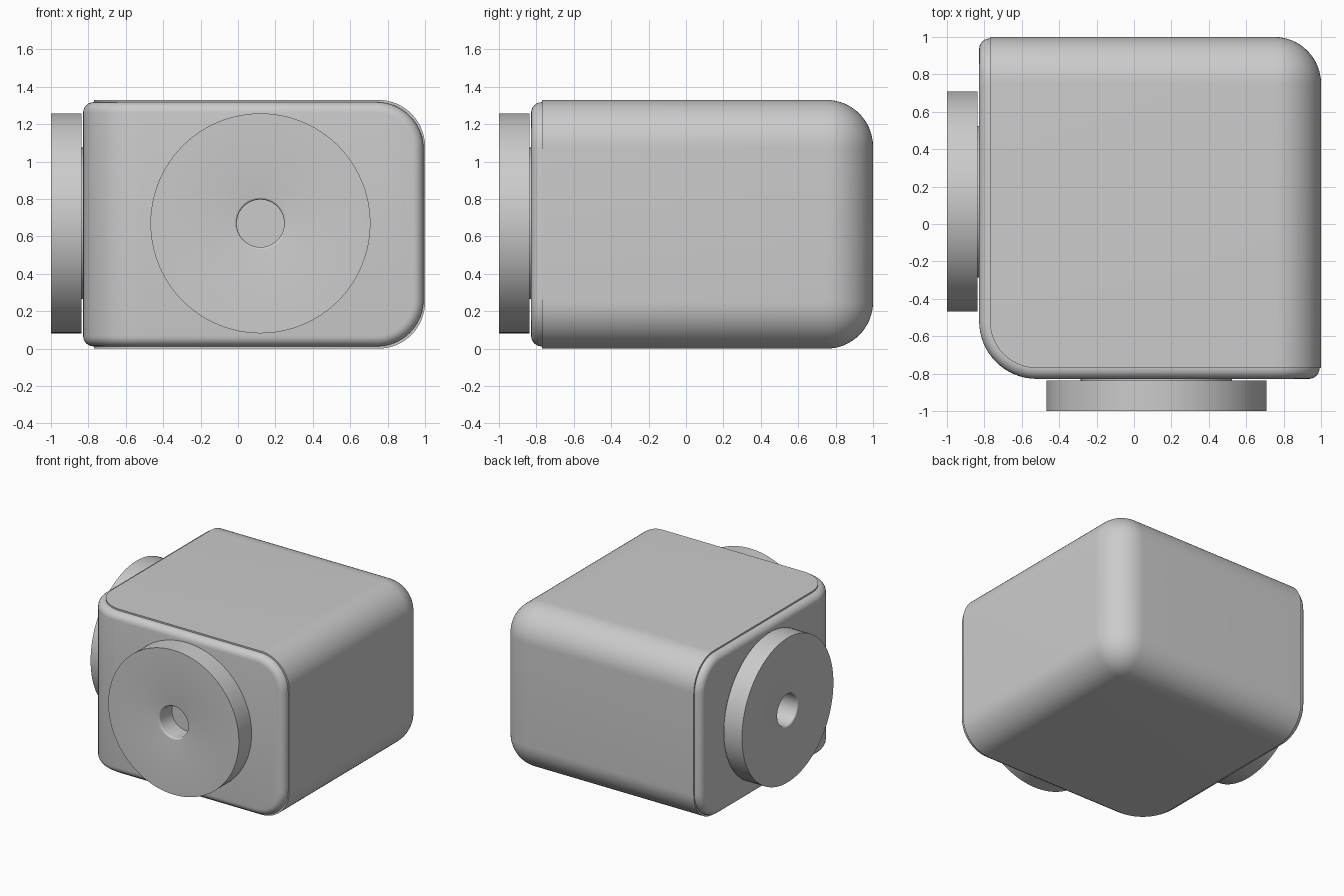
import bpy, bmesh, math
from mathutils import Matrix, Vector

if "Cube" in bpy.data.objects:
    bpy.data.objects.remove(bpy.data.objects["Cube"], do_unlink=True)

grey = bpy.data.materials.new("plain grey")
grey.use_nodes = True
grey.diffuse_color = (0.6, 0.6, 0.6, 1)
grey.node_tree.nodes["Principled BSDF"].inputs["Base Color"].default_value = grey.diffuse_color


def finish(name, bm):
    bmesh.ops.recalc_face_normals(bm, faces=bm.faces)
    mesh = bpy.data.meshes.new(name)
    bm.to_mesh(mesh)
    bm.free()
    mesh.materials.append(grey)
    obj = bpy.data.objects.new(name, mesh)
    bpy.context.collection.objects.link(obj)
    bpy.ops.object.select_all(action="DESELECT")
    obj.select_set(True)
    bpy.context.view_layer.objects.active = obj
    bpy.ops.object.shade_smooth_by_angle(angle=math.radians(30))
    return obj


def round_edges(bm, edges, radius, segments):
    bmesh.ops.bevel(bm, geom=edges, offset=radius, segments=segments,
                    profile=0.5, affect="EDGES", clamp_overlap=True)


def rounded_block(low, high, bottom, top, bend_radius, back_radius):
    """Block rounded on its two back sides and on the bend between its fronts."""
    bm = bmesh.new()
    bmesh.ops.create_cube(bm, size=1)
    for v in bm.verts:
        v.co = Vector((high if v.co.x > 0 else low, high if v.co.y > 0 else low,
                       top if v.co.z > 0 else bottom))

    def spans(e, axis, value):
        return all(abs(v.co[axis] - value) < 1e-4 for v in e.verts)

    def upright(e):
        return abs(e.verts[0].co.z - e.verts[1].co.z) > 0.1

    bend = [e for e in bm.edges if upright(e) and spans(e, 0, low) and spans(e, 1, low)]
    round_edges(bm, bend, bend_radius, 16)
    back = [e for e in bm.edges
            if (upright(e) and spans(e, 0, high) and spans(e, 1, high))
            or (not upright(e) and (spans(e, 0, high) or spans(e, 1, high)))]
    round_edges(bm, back, back_radius, 16)
    bm.normal_update()
    return bm


# Main housing
finish("housing", rounded_block(-0.77, 1.0, 0, 1.33, 0.25, 0.25))

# Bent cover wrapping both front faces, with a filleted rim
cover = rounded_block(-0.828, 0.992, 0.012, 1.318, 0.308, 0.25)


def on_shell(f):
    n = f.normal
    return abs(n.z) < 0.01 and min(n.x, n.y) < -0.05 and max(n.x, n.y) < 0.05


rim = [e for e in cover.edges if sum(on_shell(f) for f in e.link_faces) == 1]
round_edges(cover, rim, 0.056, 6)
finish("bent_cover", cover)


# Turned flange with a centre bore and a small spacer behind it
def flange(name, turn, centre):
    lip = [(0.14 - 0.013 * math.sin(a), -1 + 0.013 * (1 - math.cos(a)))
           for a in (math.pi / 2 * i / 4 for i in range(4, -1, -1))]
    profile = [(0, -0.84), (0.127, -0.84)] + lip + [
        (0.588, -1), (0.588, -0.836), (0.405, -0.836), (0.405, -0.8), (0, -0.8)]
    bm = bmesh.new()
    verts = [bm.verts.new((r, y, 0)) for r, y in profile]
    edges = [bm.edges.new(pair) for pair in zip(verts, verts[1:])]
    bmesh.ops.spin(bm, geom=verts + edges, cent=(0, 0, 0), axis=(0, 1, 0),
                   angle=math.tau, steps=96, use_duplicate=False)
    bmesh.ops.remove_doubles(bm, verts=bm.verts, dist=1e-4)
    bm.transform(Matrix.Translation(centre) @ Matrix.Rotation(turn, 4, "Z"))
    finish(name, bm)


flange("front_flange", 0, (0.12, 0, 0.67))
flange("right_flange", -math.pi / 2, (0, 0.12, 0.67))
